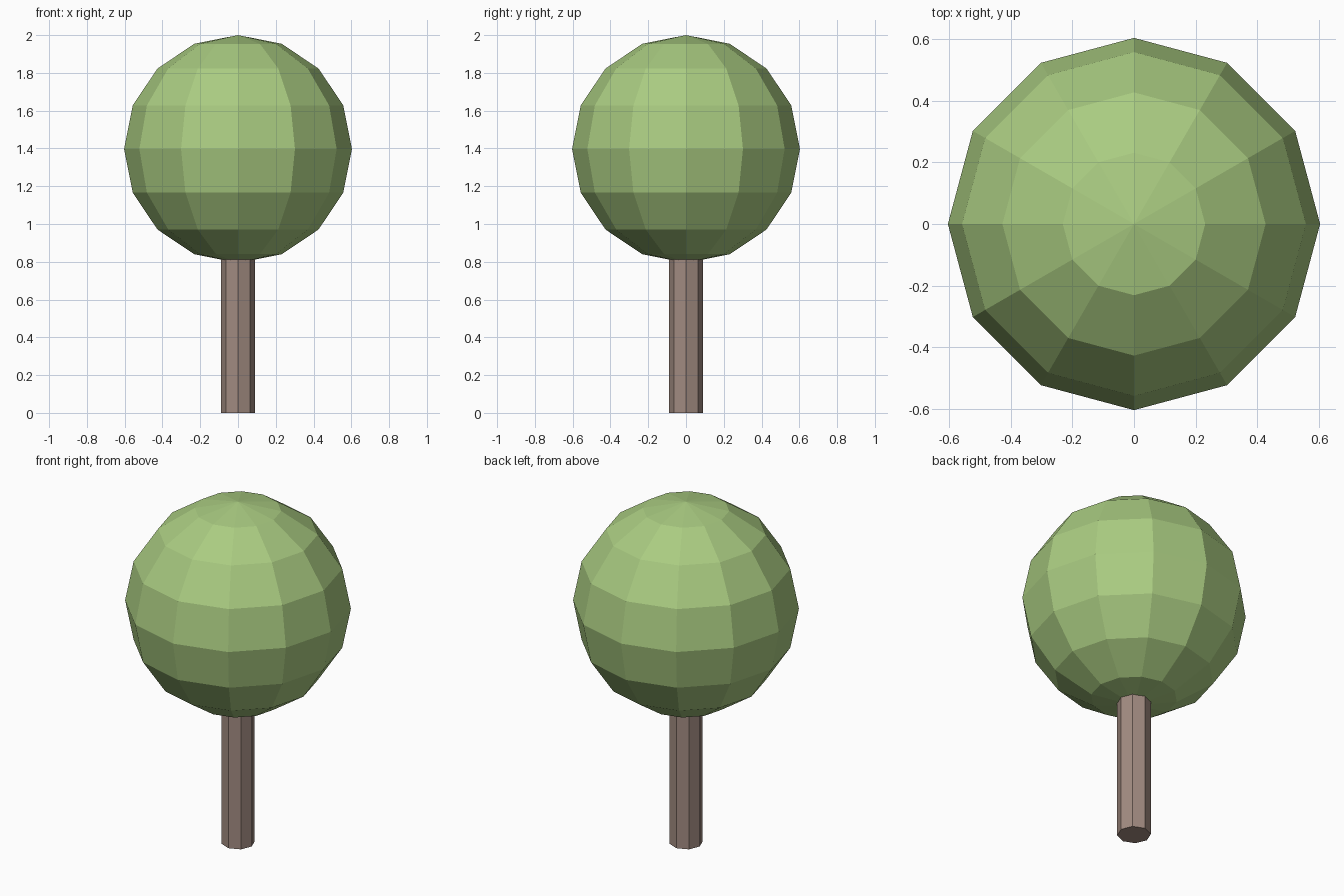
import bpy
import bmesh

if "Cube" in bpy.data.objects:
    bpy.data.objects.remove(bpy.data.objects["Cube"])


def make_object(name, bm, color):
    mesh = bpy.data.meshes.new(name)
    bm.to_mesh(mesh)
    bm.free()
    mat = bpy.data.materials.new(name + "_color")
    mat.diffuse_color = color
    mat.use_nodes = True
    mat.node_tree.nodes["Principled BSDF"].inputs["Base Color"].default_value = mat.diffuse_color
    mesh.materials.append(mat)
    obj = bpy.data.objects.new(name, mesh)
    bpy.context.collection.objects.link(obj)
    return obj


# Octagonal trunk, its top tucked just inside the crown
TRUNK_RADIUS, TRUNK_HEIGHT = 0.09, 0.84
bm = bmesh.new()
bmesh.ops.create_cone(bm, cap_ends=True, segments=8, radius1=TRUNK_RADIUS,
                      radius2=TRUNK_RADIUS, depth=TRUNK_HEIGHT)
trunk = make_object("trunk", bm, (0.36, 0.26, 0.22, 1))
trunk.location.z = TRUNK_HEIGHT / 2

# Faceted round crown
CROWN_RADIUS = 0.603
bm = bmesh.new()
bmesh.ops.create_uvsphere(bm, u_segments=12, v_segments=8, radius=CROWN_RADIUS)
crown = make_object("crown", bm, (0.40, 0.60, 0.22, 1))
crown.location.z = 2.0 - CROWN_RADIUS
